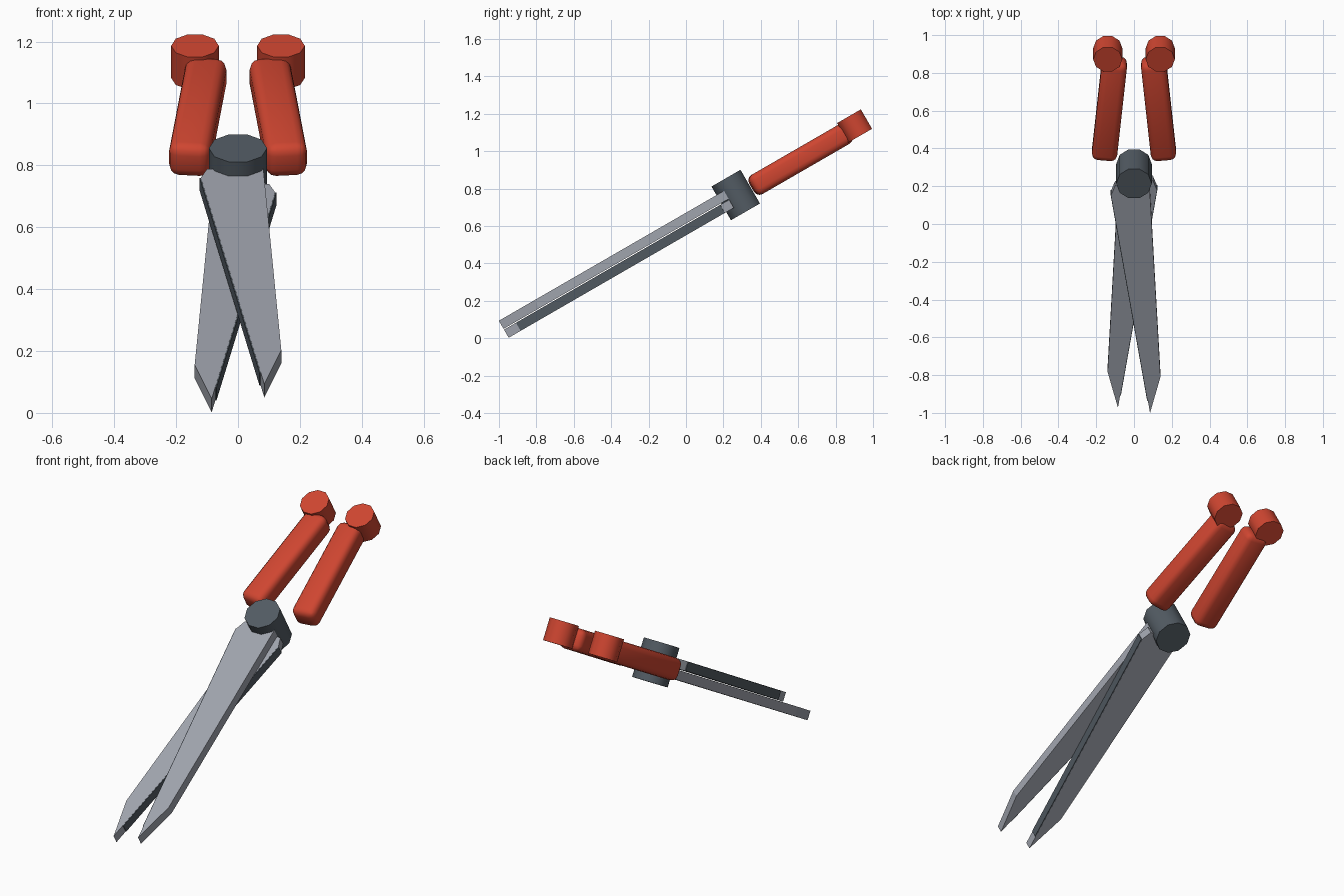
import bpy, bmesh, math
from mathutils import Matrix, Vector

cube = bpy.data.objects.get("Cube")
if cube:
    bpy.data.objects.remove(cube, do_unlink=True)

# The whole tool is laid out flat, then tilted about x
TILT = Matrix.Rotation(math.radians(30), 4, 'X')


def material(name, rgb):
    m = bpy.data.materials.new(name)
    m.use_nodes = True
    m.diffuse_color = (*rgb, 1)
    m.node_tree.nodes["Principled BSDF"].inputs["Base Color"].default_value = (*rgb, 1)
    return m


STEEL = material("light steel", (0.35, 0.37, 0.42))
DARK = material("dark steel", (0.085, 0.105, 0.125))
RED = material("red grip", (0.62, 0.06, 0.03))


def finish(name, bm, mat, smooth=None):
    bmesh.ops.recalc_face_normals(bm, faces=bm.faces[:])
    me = bpy.data.meshes.new(name)
    bm.to_mesh(me)
    bm.free()
    me.transform(TILT)
    me.materials.append(mat)
    ob = bpy.data.objects.new(name, me)
    bpy.context.collection.objects.link(ob)
    if smooth:
        bpy.ops.object.select_all(action='DESELECT')
        ob.select_set(True)
        bpy.context.view_layer.objects.active = ob
        bpy.ops.object.shade_smooth_by_angle(angle=math.radians(smooth))
    return ob


def drum(name, x, u, n, radius, depth, mat):
    bm = bmesh.new()
    bmesh.ops.create_cone(bm, cap_ends=True, segments=10, radius1=radius, radius2=radius,
                          depth=depth, matrix=Matrix.Translation((x, u, n))
                          @ Matrix.Rotation(math.radians(90), 4, 'Z'))
    return finish(name, bm, mat, 40)


def plate(name, outline, low, high, mat):
    bm = bmesh.new()
    face = bm.faces.new([bm.verts.new((x, u, low)) for x, u in outline])
    top = bmesh.ops.extrude_face_region(bm, geom=[face])["geom"]
    bmesh.ops.translate(bm, vec=(0, 0, high - low),
                        verts=[v for v in top if isinstance(v, bmesh.types.BMVert)])
    return finish(name, bm, mat)


# Blade outline and the dark cutting edge that runs along its inner side
BLADE = [(0.085, -0.82), (0.14, -0.6), (0.082, 0.57), (-0.1, 0.57), (-0.12, 0.515)]
heel, tip = Vector((-0.12, 0.515)), Vector((0.085, -0.82))
run = (tip - heel).normalized()
across = Vector((-run.y, run.x))
stop = heel + run * 1.275
EDGE = [heel - across * 0.004, stop - across * 0.004, stop + across * 0.012, heel + across * 0.012]

for label, side, low, high in (("upper", 1, 0.531, 0.581), ("lower", -1, 0.476, 0.526)):
    plate(label + "_blade", [(side * x, u) for x, u in BLADE], low, high, STEEL)
    plate(label + "_cutting_edge", [(side * x, u) for x, u in EDGE],
          low + 0.001, high - 0.001, DARK)

# Pivot
drum("pivot", 0, 0.613, 0.53, 0.094, 0.208, DARK)

# Handles with rounded grips and end knobs
for label, side in (("left", 1), ("right", -1)):
    bm = bmesh.new()
    place = (Matrix.Translation((side * 0.13, 1.008, 0.522))
             @ Matrix.Rotation(side * math.radians(5.5), 4, 'Z'))
    bmesh.ops.create_cube(bm, size=1, matrix=place @ Matrix.Diagonal((0.134, 0.6, 0.118, 1)))
    bmesh.ops.bevel(bm, geom=bm.edges[:], offset=0.033, segments=3, profile=0.5,
                    affect='EDGES')
    finish(label + "_grip", bm, RED, 40)
    drum(label + "_end_knob", side * 0.139, 1.348, 0.532, 0.077, 0.12, RED)
